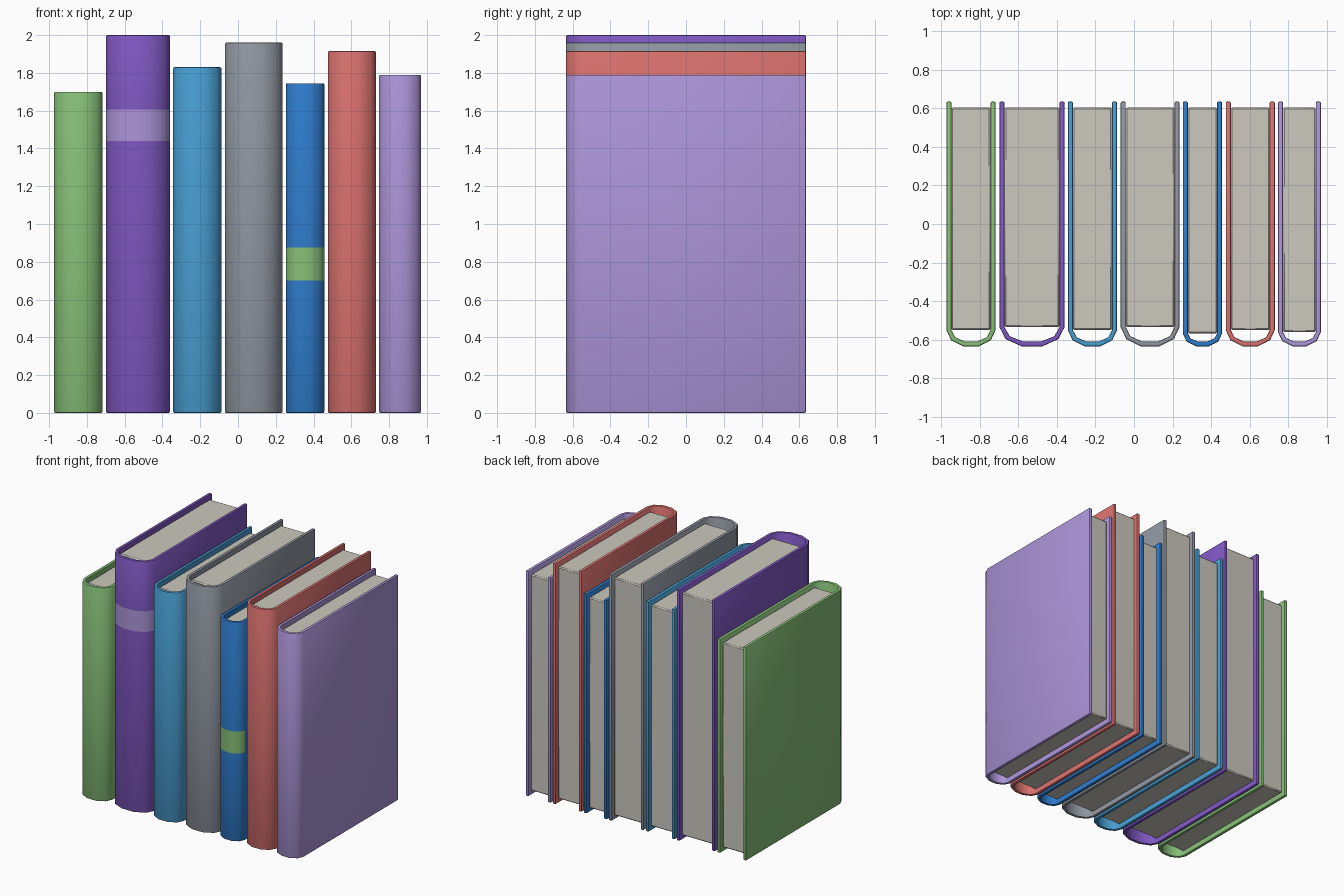
import bpy
import bmesh
from math import cos, sin, pi, radians
from mathutils import Vector

if "Cube" in bpy.data.objects:
    bpy.data.objects.remove(bpy.data.objects["Cube"])

FRONT, BACK = -0.635, 0.635   # spine and fore-edge of every cover
BOARD = 0.026                 # cover thickness
RECESS = 0.035                # pages sit inside the cover edges


def make_material(name, rgb):
    def linear(c):
        c /= 255
        return c / 12.92 if c < 0.04045 else ((c + 0.055) / 1.055) ** 2.4
    colour = (*[linear(c) for c in rgb], 1)
    mat = bpy.data.materials.new(name)
    mat.use_nodes = True
    mat.diffuse_color = colour
    bsdf = next(n for n in mat.node_tree.nodes if n.type == 'BSDF_PRINCIPLED')
    bsdf.inputs["Base Color"].default_value = colour
    return mat


MATS = {name: make_material(name, rgb) for name, rgb in {
    "green": (135, 192, 120),
    "purple": (128, 88, 195),
    "light blue": (72, 158, 210),
    "grey": (144, 151, 161),
    "blue": (46, 124, 204),
    "red": (216, 113, 110),
    "lavender": (171, 149, 216),
    "paper": (204, 200, 190),
}.items()}


def finish(bm, name, colours):
    mesh = bpy.data.meshes.new(name)
    bmesh.ops.recalc_face_normals(bm, faces=bm.faces)
    bm.to_mesh(mesh)
    bm.free()
    obj = bpy.data.objects.new(name, mesh)
    bpy.context.collection.objects.link(obj)
    for colour in colours:
        mesh.materials.append(MATS[colour])
    bpy.ops.object.select_all(action='DESELECT')
    obj.select_set(True)
    bpy.context.view_layer.objects.active = obj
    bpy.ops.object.shade_smooth_by_angle(angle=radians(40))
    return obj


def bevel_corners(bm, offset, segments):
    bmesh.ops.recalc_face_normals(bm, faces=bm.faces)
    edges = [e for e in bm.edges if e.calc_face_angle(0) > radians(50)]
    bmesh.ops.bevel(bm, geom=edges, offset=offset, segments=segments,
                    profile=0.5, affect='EDGES')


def u_profile(x, half, depth, spine_y):
    # two straight boards joined by a five-sided rounded spine
    arc = [(x - half * cos(i * pi / 5), spine_y - depth * sin(i * pi / 5))
           for i in range(6)]
    return [(x - half, BACK)] + arc + [(x + half, BACK)]


def make_cover(name, x, half, height, depth, spine_y, colour, band):
    bm = bmesh.new()
    outer, inner = [[bm.verts.new((px, py, 0)) for px, py in
                     u_profile(x, half - t, depth - t, spine_y)]
                    for t in (0, BOARD)]
    faces = [bm.faces.new((outer[i], outer[i + 1], inner[i + 1], inner[i]))
             for i in range(len(outer) - 1)]
    top = bmesh.ops.extrude_face_region(bm, geom=faces, use_keep_orig=True)["geom"]
    bmesh.ops.translate(bm, vec=(0, 0, height),
                        verts=[g for g in top if isinstance(g, bmesh.types.BMVert)])
    bevel_corners(bm, 0.007, 2)
    colours = [colour]
    if band:
        # cut a coloured band into the spine
        low, high, band_colour = band
        colours.append(band_colour)
        for z in (low, high):
            bmesh.ops.bisect_plane(bm, geom=bm.verts[:] + bm.edges[:] + bm.faces[:],
                                   plane_co=(0, 0, z), plane_no=(0, 0, 1))
        for f in bm.faces:
            c = f.calc_center_median()
            if low < c.z < high and c.y < spine_y:
                f.material_index = 1
    finish(bm, name + "_cover", colours)


def make_pages(name, x, half, height, front):
    bm = bmesh.new()
    bmesh.ops.create_cube(bm, size=1)
    size = Vector((2 * (half - BOARD) + 0.002, 0.604 - front, height - 2 * RECESS))
    bmesh.ops.scale(bm, vec=size, verts=bm.verts)
    bmesh.ops.translate(bm, vec=(x, (0.604 + front) / 2, height / 2), verts=bm.verts)
    bevel_corners(bm, 0.008, 1)
    finish(bm, name + "_pages", ["paper"])


# name, left edge, right edge, height, cover colour, spine band
BOOKS = [
    ("green_book", -0.973, -0.718, 1.70, "green", None),
    ("purple_book", -0.698, -0.36, 2.0, "purple", (1.44, 1.605, "lavender")),
    ("light_blue_book", -0.343, -0.088, 1.83, "light blue", None),
    ("grey_book", -0.069, 0.236, 1.96, "grey", None),
    ("blue_book", 0.253, 0.457, 1.745, "blue", (0.70, 0.875, "green")),
    ("red_book", 0.476, 0.73, 1.915, "red", None),
    ("lavender_book", 0.747, 0.969, 1.79, "lavender", None),
]

for name, x0, x1, height, colour, band in BOOKS:
    x, half = (x0 + x1) / 2, (x1 - x0) / 2
    depth = min(0.7 * half, 0.105)
    spine_y = FRONT + depth * sin(2 * pi / 5)
    make_cover(name, x, half, height, depth, spine_y, colour, band)
    make_pages(name, x, half, height, spine_y)
